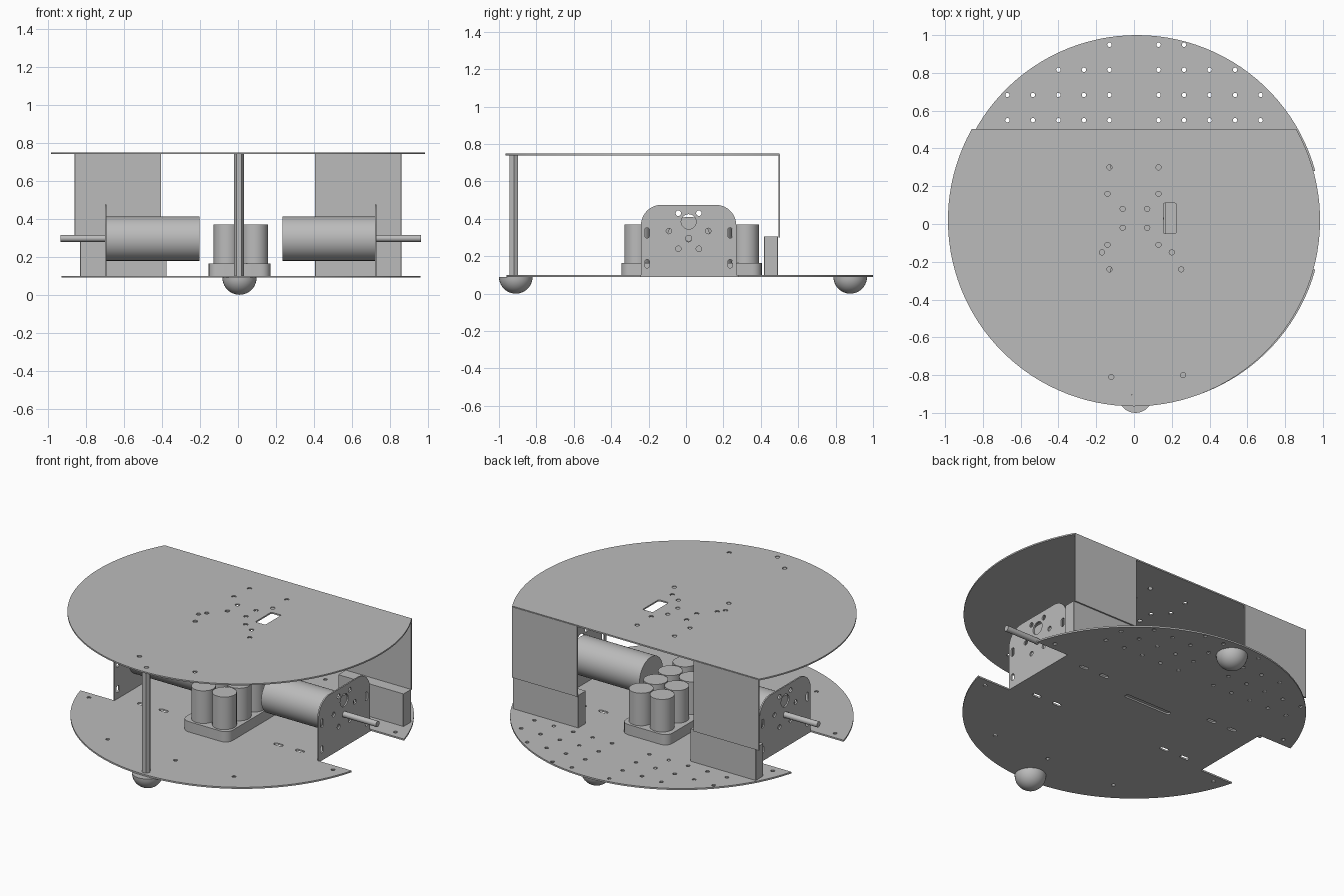
import bpy, bmesh
from math import sin, cos, pi, asin, hypot, radians

if "Cube" in bpy.data.objects:
    bpy.data.objects.remove(bpy.data.objects["Cube"], do_unlink=True)

grey = bpy.data.materials.new("plain grey")
grey.use_nodes = True
grey.diffuse_color = (0.5, 0.5, 0.5, 1)
grey.node_tree.nodes["Principled BSDF"].inputs["Base Color"].default_value = (0.5, 0.5, 0.5, 1)


def arc(cx, cy, r, start, end, n):
    return [(cx + r * cos(start + (end - start) * i / n),
             cy + r * sin(start + (end - start) * i / n)) for i in range(n + 1)]


def circle(cx, cy, r, n=16):
    return arc(cx, cy, r, 0, 2 * pi, n)[:-1]


def rounded(cx, cy, w, h, r, n=5):
    pts = []
    for i, (sx, sy) in enumerate([(1, 1), (-1, 1), (-1, -1), (1, -1)]):
        pts += arc(cx + sx * (w / 2 - r), cy + sy * (h / 2 - r), r,
                   i * pi / 2, (i + 1) * pi / 2, n)
    return pts


def finish(obj):
    obj.data.materials.clear()
    obj.data.materials.append(grey)
    bpy.ops.object.select_all(action="DESELECT")
    obj.select_set(True)
    bpy.context.view_layer.objects.active = obj
    bpy.ops.object.shade_smooth_by_angle(angle=radians(35))
    return obj


def extrude(name, loops, low, high, origin=(0, 0), sideways=False):
    """Outline plus hole loops, extruded along z (or along x when sideways)."""
    curve = bpy.data.curves.new(name, "CURVE")
    curve.dimensions = "2D"
    curve.fill_mode = "BOTH"
    curve.extrude = (high - low) / 2
    for loop in loops:
        spline = curve.splines.new("POLY")
        spline.points.add(len(loop) - 1)
        for point, (u, v) in zip(spline.points, loop):
            point.co = (u, v, 0, 1)
        spline.use_cyclic_u = True
    temp = bpy.data.objects.new(name + " outline", curve)
    bpy.context.collection.objects.link(temp)
    graph = bpy.context.evaluated_depsgraph_get()
    mesh = bpy.data.meshes.new_from_object(temp.evaluated_get(graph))
    bpy.data.objects.remove(temp, do_unlink=True)
    bm = bmesh.new()
    bm.from_mesh(mesh)
    bmesh.ops.remove_doubles(bm, verts=bm.verts, dist=0.0002)
    bmesh.ops.recalc_face_normals(bm, faces=bm.faces)
    bm.to_mesh(mesh)
    bm.free()
    obj = bpy.data.objects.new(name, mesh)
    bpy.context.collection.objects.link(obj)
    middle = (low + high) / 2
    if sideways:
        obj.rotation_euler = (pi / 2, 0, pi / 2)
        obj.location = (middle, origin[0], origin[1])
    else:
        obj.location = (origin[0], origin[1], middle)
    return finish(obj)


CX, CY = 0.015, 0.02      # centre of the base disc
R = 0.98
FLOOR, ROOF = 0.1, 0.745
SIDES = (("left", 1), ("right", -1))

# Base disc with a wheel notch on each side
notch, inner = 0.26, 0.715
t = asin(notch / R)
outline = arc(0, 0, R, t, pi - t, 48) + [(-inner, notch), (-inner, -notch)]
outline += arc(0, 0, R, pi + t, 2 * pi - t, 48) + [(inner, -notch), (inner, notch)]
loops = [outline]
for row in range(4):
    for col in range(5):
        for s in (1, -1):
            x = s * (0.13 + 0.135 * col) - CX
            y = 0.55 + 0.133 * row - CY
            if hypot(x, y) < R - 0.014:
                loops.append(circle(x, y, 0.012, 10))
for s in (1, -1):
    for v in (1, -1):
        loops.append(circle(s * 0.85, v * 0.31, 0.012, 10))
        for x in (0.4, 0.55):
            loops.append(rounded(s * x, v * 0.21, 0.06, 0.025, 0.012))
    loops.append(circle(s * 0.44, -0.71, 0.012, 10))
loops.append(circle(0.04, -0.72, 0.012, 10))
loops.append(rounded(0, 0.12, 0.33, 0.03, 0.014))
extrude("base_plate", loops, 0.09, FLOOR, (CX, CY))

# Top plate, cut straight across the back
TR = 0.985
back = asin(0.48 / TR)
loops = [arc(0, CY, TR, pi - back, 2 * pi + back, 80),
         rounded(0.19, 0.03, 0.07, 0.16, 0.008)]
holes = [(-.13, .3), (.13, .3), (-.14, .16), (.13, .16), (-.06, .08), (.07, .08),
         (-.06, -.02), (.07, -.02), (-.14, -.11), (.13, -.11), (-.17, -.15),
         (.2, -.15), (-.13, -.24), (.25, -.24), (-.12, -.81), (.26, -.8), (0, -.91)]
loops += [circle(x, y, 0.014, 10) for x, y in holes]
extrude("top_plate", loops, ROOF - 0.005, ROOF + 0.004)

for side, s in SIDES:
    # Bent back panel and the foot block it is fixed to
    extrude(side + "_back_panel", [rounded(s * 0.632, 0.499, 0.455, 0.009, 0.001, 1)], 0.3, ROOF)
    extrude(side + "_foot_block", [rounded(CX + s * 0.618, 0.455, 0.455, 0.075, 0.002, 1)],
            FLOOR, 0.305)

    # Motor bracket, drawn in depth and height
    half, top, r = 0.255, 0.475, 0.11
    shape = [(-half, 0.09), (half, 0.09)]
    shape += arc(half - r, top - r, r, 0, pi / 2, 10)
    shape += arc(r - half, top - r, r, pi / 2, pi, 10)
    loops = [shape, circle(0, 0.385, 0.04, 20), circle(0, 0.295, 0.018)]
    for v in (1, -1):
        for y, z in [(0.055, 0.43), (0.105, 0.335), (0.055, 0.24)]:
            loops.append(circle(v * y, z, 0.015, 12))
        loops.append(rounded(v * 0.222, 0.325, 0.025, 0.055, 0.012))
        loops.append(rounded(v * 0.222, 0.16, 0.025, 0.045, 0.012))

    def span(name, parts, a, b, origin):
        ends = sorted((CX + s * a, CX + s * b))
        extrude(side + name, parts, ends[0], ends[1], origin, True)

    span("_motor_bracket", loops, 0.706, inner, (0.014, 0))
    span("_motor", [circle(0, 0, 0.116, 48)], 0.218, 0.706, (0.014, 0.295))
    span("_motor_shaft", [circle(0, 0, 0.018, 20)], 0.7, 0.948, (0.014, 0.297))

# Battery tray with two columns of upright cells
extrude("battery_tray", [rounded(0, 0, 0.325, 0.75, 0.05)], FLOOR, 0.165, (0.008, 0.03))
for row in range(5):
    for side, s in SIDES:
        extrude(f"{side}_cell_{row + 1}", [circle(0, 0, 0.07, 32)], 0.16, 0.37,
                (0.015 + s * 0.073, 0.03 + (row - 2) * 0.145))

# Six-sided support post at the front
extrude("front_post", [circle(0, 0, 0.026, 6)], FLOOR, ROOF, (0.005, -0.92))

# Half-ball casters under the base
for name, y in (("front_caster", -0.91), ("back_caster", 0.878)):
    bm = bmesh.new()
    bmesh.ops.create_uvsphere(bm, u_segments=32, v_segments=20, radius=0.09)
    cut = bmesh.ops.bisect_plane(bm, geom=bm.verts[:] + bm.edges[:] + bm.faces[:],
                                 plane_co=(0, 0, 0), plane_no=(0, 0, 1), clear_outer=True)
    bmesh.ops.holes_fill(bm, edges=bm.edges[:])
    mesh = bpy.data.meshes.new(name)
    bm.to_mesh(mesh)
    bm.free()
    obj = bpy.data.objects.new(name, mesh)
    bpy.context.collection.objects.link(obj)
    obj.location = (0.008, y, 0.09)
    finish(obj)
